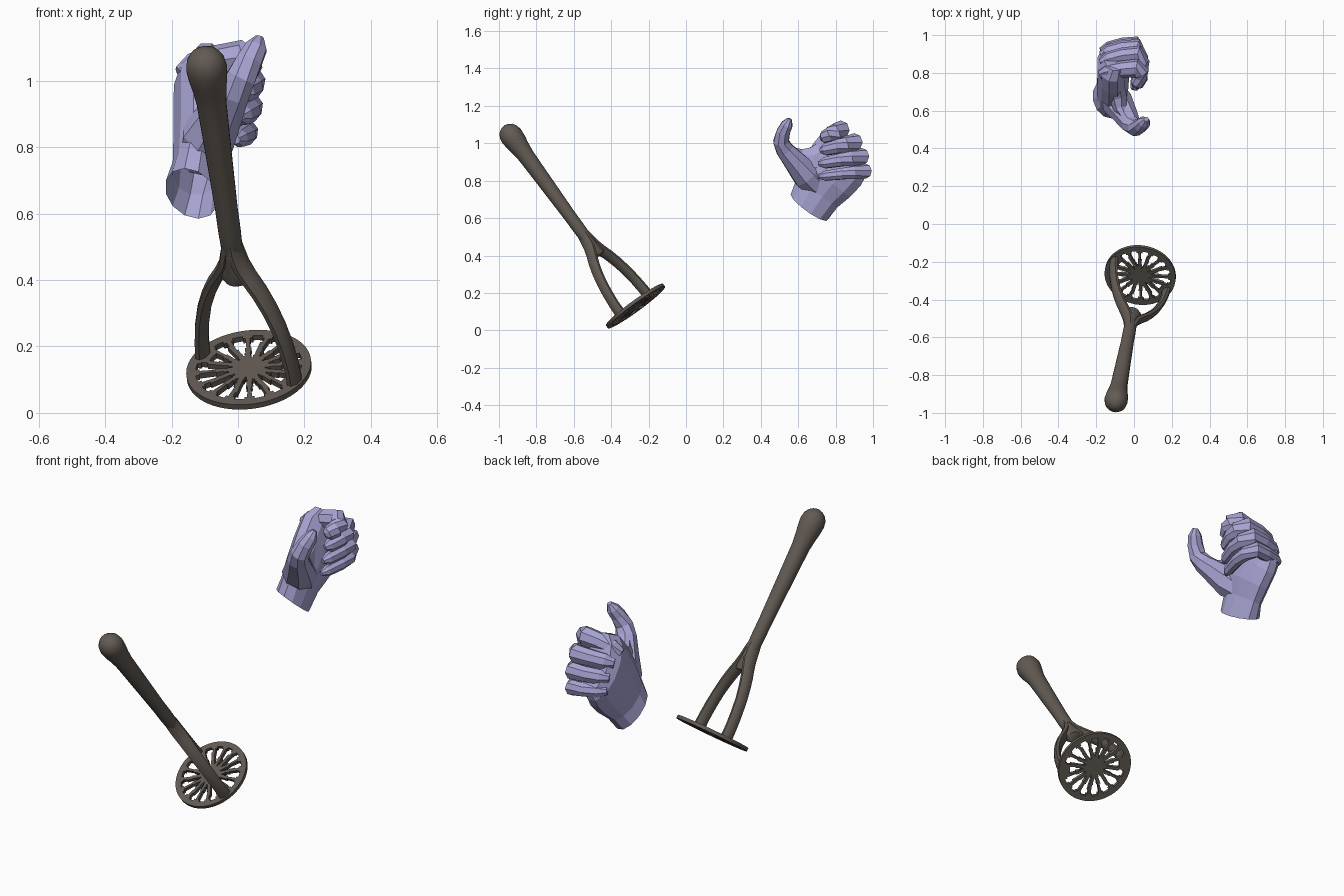
import bpy, bmesh, math
from mathutils import Vector, Matrix

cube = bpy.data.objects.get("Cube")
if cube:
    bpy.data.objects.remove(cube, do_unlink=True)


def material(name, rgb):
    m = bpy.data.materials.new(name)
    m.use_nodes = True
    m.diffuse_color = (*rgb, 1)
    m.node_tree.nodes["Principled BSDF"].inputs["Base Color"].default_value = (*rgb, 1)
    return m


BROWN = material("dark_brown_grey", (0.125, 0.105, 0.088))
LILAC = material("lilac_skin", (0.39, 0.37, 0.65))


def make_object(name, bm, mat, matrix=Matrix(), smooth=False):
    bmesh.ops.recalc_face_normals(bm, faces=bm.faces)
    mesh = bpy.data.meshes.new(name)
    bm.transform(matrix)
    bm.to_mesh(mesh)
    bm.free()
    mesh.materials.append(mat)
    obj = bpy.data.objects.new(name, mesh)
    bpy.context.collection.objects.link(obj)
    if smooth:
        bpy.ops.object.select_all(action='DESELECT')
        obj.select_set(True)
        bpy.context.view_layer.objects.active = obj
        bpy.ops.object.shade_smooth_by_angle(angle=math.radians(40))
    return obj


def loft(name, sections, sides, mat, caps=(True, True), **kw):
    """Skin elliptical sections, each given as centre and two half-axis vectors."""
    bm = bmesh.new()
    rings = []
    for c, a, b in sections:
        angles = [math.tau * (i + 0.5) / sides for i in range(sides)]
        rings.append([bm.verts.new(c + a * math.cos(t) + b * math.sin(t)) for t in angles])
    for lo, hi in zip(rings, rings[1:]):
        for i in range(sides):
            j = (i + 1) % sides
            bm.faces.new((lo[i], lo[j], hi[j], hi[i]))
    for ring, cap in zip((rings[0], rings[-1]), caps):
        if cap:
            bm.faces.new(ring)
    return make_object(name, bm, mat, **kw)


def tube(name, points, radii, sides, mat, side, ratio=1.0, **kw):
    """Tapered tube; 'side' sets the wide direction, 'ratio' the flatness."""
    pts = [Vector(p) for p in points]
    sections = []
    for i, p in enumerate(pts):
        t = (pts[min(i + 1, len(pts) - 1)] - pts[max(i - 1, 0)]).normalized()
        a = (side - t * side.dot(t)).normalized()
        sections.append((p, a * radii[i], t.cross(a) * radii[i] * ratio))
    return loft(name, sections, sides, mat, **kw)


# Masher frame: origin at plate centre, local z up the handle, local x across the legs
axis = Vector((-0.127, -0.66, 0.905)).normalized()
across = Vector((-0.145, 0.07, 0.06))
across = (across - axis * across.dot(axis)).normalized()
depth = axis.cross(across)
FRAME = Matrix((across, depth, axis)).transposed().to_4x4()
FRAME.translation = Vector((0.033, -0.27, 0.13))
X, Y = Vector((1, 0, 0)), Vector((0, 1, 0))

# Handle with round knob
profile = [(0.40, 0.022), (0.45, 0.032), (0.52, 0.034), (0.60, 0.034), (0.75, 0.038),
           (0.90, 0.042), (1.00, 0.045), (1.05, 0.051), (1.09, 0.058), (1.13, 0.062),
           (1.16, 0.057), (1.182, 0.043), (1.195, 0.024), (1.2, 0.006)]
loft("handle", [(Vector((0, 0, s)), X * r, Y * r) for s, r in profile], 24, BROWN,
     matrix=FRAME, smooth=True)

# Solid crotch where the handle splits
crotch = [(0.50, 0.025), (0.45, 0.032), (0.41, 0.036), (0.37, 0.047), (0.345, 0.055), (0.335, 0.035)]
loft("crotch", [(Vector((0, 0, s)), X * r, Y * 0.031) for s, r in crotch], 16, BROWN,
     matrix=FRAME, smooth=True)

# Two flat curved legs
leg = [(0.004, 0.52), (0.012, 0.45), (0.025, 0.40), (0.049, 0.36), (0.08, 0.315),
       (0.109, 0.26), (0.133, 0.20), (0.151, 0.13), (0.162, 0.06), (0.165, 0.0)]
leg_width = [0.026, 0.035, 0.036, 0.034, 0.033, 0.032, 0.031, 0.031, 0.031, 0.032]
for name, sign in (("right_leg", 1), ("left_leg", -1)):
    tube(name, [(sign * u, 0, s) for u, s in leg], leg_width, 8, BROWN, Y, 0.6,
         matrix=FRAME, smooth=True)

# Slotted mashing plate: polar grid with cells left open inside a solid rim
SLOTS, CELLS = 16, 8
COUNT = SLOTS * CELLS
radii = [0.05, 0.062, 0.076, 0.10, 0.13, 0.15, 0.161, 0.189]
# open cell ranges per band, alternating long and short slots
long_slot = [(3, 5), (2, 6), (2, 6), (2, 7), (1, 7), (2, 6), None]
short_slot = [None, (3, 5), (2, 6), (1, 7), (1, 7), (2, 6), None]
bm = bmesh.new()
rings = [[bm.verts.new((r * math.cos(math.tau * i / COUNT), r * math.sin(math.tau * i / COUNT), 0))
          for i in range(COUNT)] for r in radii]
bm.faces.new(rings[0])
for band in range(len(radii) - 1):
    for i in range(COUNT):
        slot, cell = divmod((i + CELLS // 2) % COUNT, CELLS)
        gap = (long_slot if slot % 2 else short_slot)[band]
        if slot in (0, SLOTS // 2) and band > 3:
            gap = None  # solid pad under each leg
        if gap and gap[0] <= cell < gap[1]:
            continue
        j = (i + 1) % COUNT
        bm.faces.new((rings[band][i], rings[band][j], rings[band + 1][j], rings[band + 1][i]))
bmesh.ops.delete(bm, geom=[v for v in bm.verts if not v.link_faces], context='VERTS')
plate = make_object("masher_plate", bm, BROWN, FRAME)
mod = plate.modifiers.new("thickness", 'SOLIDIFY')
mod.thickness = 0.018
mod.offset = 0

# Palm: open at the wrist, sections as centre, half width, half thickness, spread tilt
palm = [((-0.125, 0.70, 0.735), 0.138, 0.074, 36), ((-0.112, 0.75, 0.81), 0.165, 0.085, 38),
        ((-0.11, 0.81, 0.89), 0.176, 0.087, 44), ((-0.11, 0.855, 0.95), 0.176, 0.086, 54),
        ((-0.095, 0.892, 0.985), 0.155, 0.068, 58)]
sections = [(Vector((-0.14, 0.66, 0.66)), Vector((0, 0.099, -0.073)), Vector((0.08, -0.02, -0.02)))]
for c, width, thick, tilt in palm:
    t = math.radians(tilt)
    sections.append((Vector(c), Vector((0, math.cos(t), -math.sin(t))) * width, X * thick))
loft("palm", sections, 12, LILAC, caps=(False, True))

# Curled fingers: knuckle, middle joint and tip in the side plane
fingers = [("index_finger", (0.80, 1.03), (0.825, 1.07), (0.725, 1.025), 0.048, 0.035),
           ("middle_finger", (0.865, 0.99), (0.90, 1.005), (0.72, 0.96), 0.045, 0.04),
           ("ring_finger", (0.905, 0.925), (0.94, 0.93), (0.71, 0.89), 0.042, 0.035),
           ("little_finger", (0.925, 0.86), (0.96, 0.852), (0.71, 0.822), 0.037, 0.025)]
for name, knuckle, joint, tip, r, reach in fingers:
    k, j, t = Vector(knuckle), Vector(joint), Vector(tip)
    points = [(-0.175, *k.lerp(j, -0.3)), (-0.135, *k.lerp(j, 0.2)), (-0.06, *k.lerp(j, 0.75)),
              (reach - 0.025, *j), (reach + 0.002, *j.lerp(t, 0.25)), (reach, *j.lerp(t, 0.5)),
              (reach - 0.02, *j.lerp(t, 0.87)), (reach - 0.03, *t)]
    sizes = [r * f for f in (0.55, 0.95, 1.0, 1.1, 1.0, 0.88, 0.75, 0.35)]
    tube(name, points, sizes, 8, LILAC, Vector((0, 0.4, 0.9)), 0.95)

# Thumb with its fleshy base
tube("thumb", [(-0.12, 0.71, 0.76), (-0.09, 0.645, 0.83), (-0.05, 0.585, 0.90),
               (-0.015, 0.528, 0.965), (0.01, 0.508, 1.01), (0.035, 0.52, 1.06),
               (0.055, 0.54, 1.1), (0.065, 0.555, 1.13)],
     [0.07, 0.085, 0.068, 0.053, 0.047, 0.041, 0.035, 0.014], 8, LILAC, X, 0.95)
# Web of skin between thumb and index finger
tube("thumb_web", [(-0.03, 0.55, 0.95), (-0.065, 0.60, 0.91), (-0.085, 0.68, 0.90),
                   (-0.10, 0.77, 0.95)],
     [0.04, 0.065, 0.085, 0.085], 8, LILAC, Vector((0, -0.3, 1)), 0.6)
